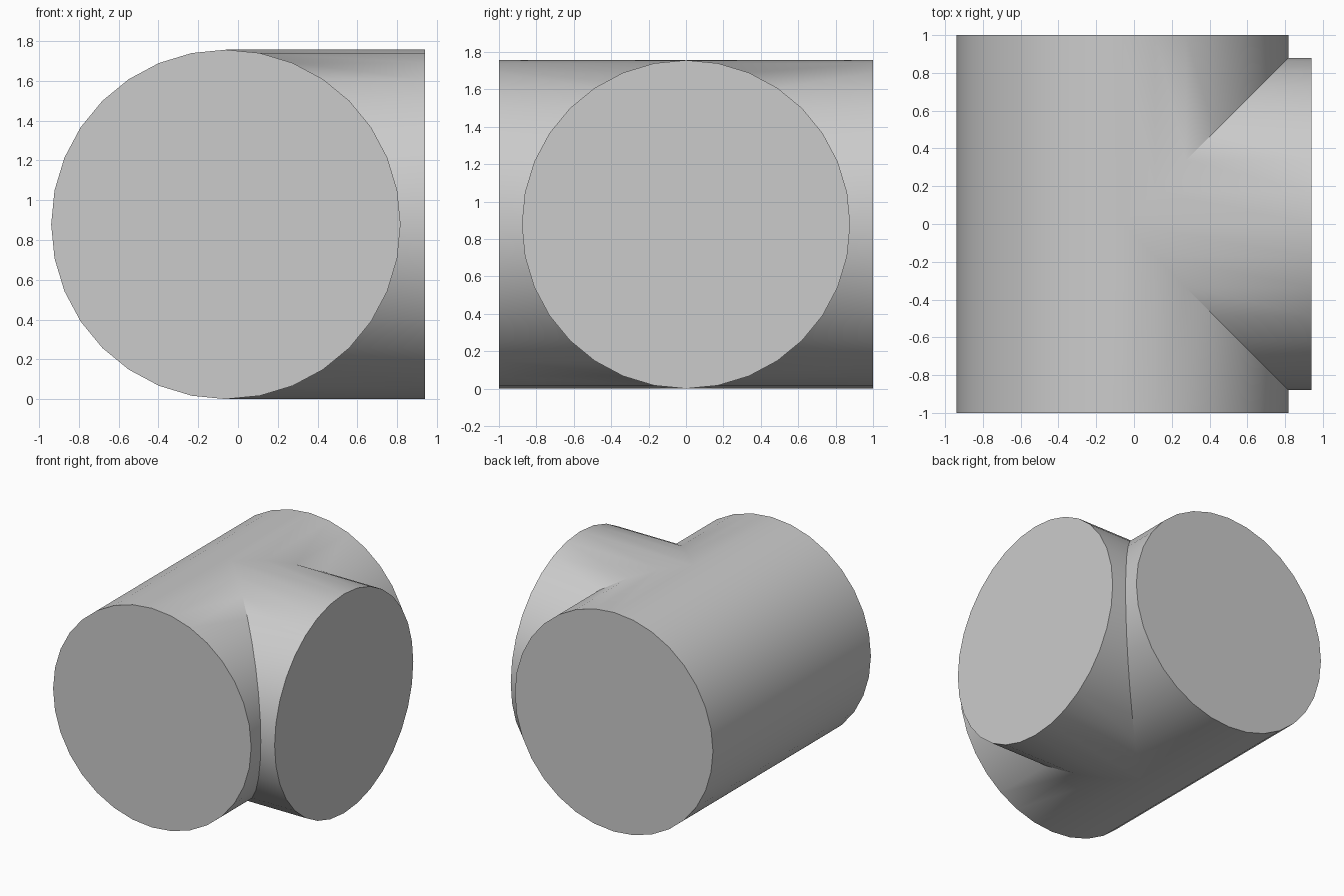
import bpy, bmesh
from math import cos, sin, pi, radians

if "Cube" in bpy.data.objects:
    bpy.data.objects.remove(bpy.data.objects["Cube"])

R = 0.878          # pipe radius
XC = -0.061        # x of the main pipe axis
SIDES = 32

bm = bmesh.new()


def arm(outer, inner):
    """Skin one capped arm from its mitred seam to its open end."""
    rings = []
    for place in (inner, outer):
        ring = []
        for i in range(SIDES):
            a = 2 * pi * i / SIDES
            x, y, z = place(R * cos(a), R * sin(a))
            ring.append(bm.verts.new((XC + x, y, R + z)))
        rings.append(ring)
    seam, end = rings
    for i in range(SIDES):
        j = (i + 1) % SIDES
        bm.faces.new((seam[i], seam[j], end[j], end[i]))
    bm.faces.new(end)


# Front and back halves of the main pipe
for s in (-1, 1):
    arm(lambda u, v: (u, s, v), lambda u, v: (u, s * max(u, 0), v))

# Side branch, mitred at 45 degrees to both halves
arm(lambda u, v: (1.0, u, v), lambda u, v: (abs(u), u, v))

# Weld the seams
bmesh.ops.remove_doubles(bm, verts=bm.verts, dist=1e-4)
bmesh.ops.recalc_face_normals(bm, faces=bm.faces)

mesh = bpy.data.meshes.new("tee_pipe")
bm.to_mesh(mesh)
bm.free()
tee = bpy.data.objects.new("tee_pipe", mesh)
bpy.context.collection.objects.link(tee)

# Smooth walls, sharp caps and seams
bpy.context.view_layer.objects.active = tee
tee.select_set(True)
bpy.ops.object.shade_smooth_by_angle(angle=radians(30))
